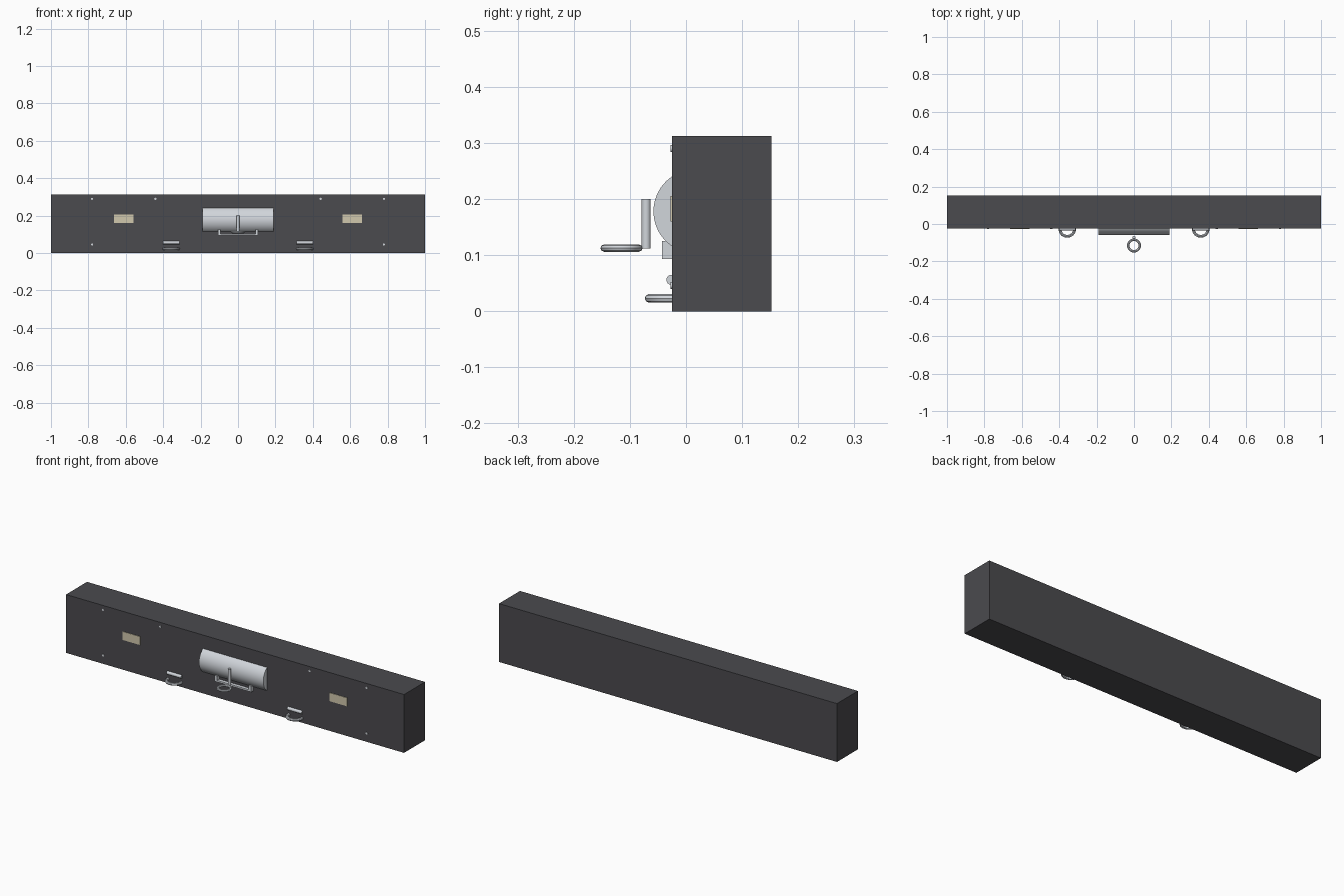
import bpy
import math

cube = bpy.data.objects.get("Cube")
if cube:
    bpy.data.objects.remove(cube, do_unlink=True)

FRONT = -0.025  # plane of the front face


def material(name, rgb):
    m = bpy.data.materials.new(name)
    m.use_nodes = True
    m.diffuse_color = (*rgb, 1)
    m.node_tree.nodes["Principled BSDF"].inputs["Base Color"].default_value = (*rgb, 1)
    return m


charcoal = material("charcoal", (0.07, 0.069, 0.077))
silver = material("silver", (0.64, 0.67, 0.71))
cream = material("cream", (0.64, 0.58, 0.42))


def finish(name, mat, smooth=False):
    ob = bpy.context.object
    ob.name = name
    ob.data.materials.append(mat)
    if smooth:
        bpy.ops.object.shade_smooth_by_angle(angle=math.radians(40))
    return ob


def box(name, mat, x, y, z):
    """Box from (min, max) ranges on each axis."""
    ranges = (x, y, z)
    bpy.ops.mesh.primitive_cube_add(size=1, location=[sum(r) / 2 for r in ranges])
    bpy.context.object.scale = [r[1] - r[0] for r in ranges]
    bpy.ops.object.transform_apply(location=False, rotation=False, scale=True)
    return finish(name, mat)


def rod(name, mat, radius, length, loc, axis="Z", sides=24):
    turn = {"X": (0, math.pi / 2, 0), "Y": (math.pi / 2, 0, 0), "Z": (0, 0, 0)}[axis]
    bpy.ops.mesh.primitive_cylinder_add(vertices=sides, radius=radius, depth=length,
                                        location=loc, rotation=turn)
    return finish(name, mat, True)


def ring(name, major, minor, loc):
    bpy.ops.mesh.primitive_torus_add(major_radius=major, minor_radius=minor, location=loc,
                                     major_segments=32, minor_segments=8)
    return finish(name, silver, True)


# Main beam
box("beam", charcoal, (-1, 1), (FRONT, 0.152), (0, 0.312))

# Central drum, partly sunk into the beam
rod("drum", silver, 0.075, 0.38, (0, 0.017, 0.178), "X", 64)

# Hanging post and its ring
rod("ring_post", silver, 0.008, 0.088, (0, -0.071, 0.156))
ring("pull_ring", 0.031, 0.0065, (0, -0.115, 0.1125))

# Bracket under the drum
box("bracket_bar", silver, (-0.108, 0.108), (-0.043, FRONT), (0.093, 0.102))

for side, sx in (("left", 1), ("right", -1)):
    # Bracket uprights
    box(side + "_bracket_upright", silver, sorted((sx * 0.093, sx * 0.108)),
        (-0.043, FRONT), (0.102, 0.125))

    # Tow ring and the hinge bar above it
    ring(side + "_tow_ring", 0.039, 0.0075, (sx * 0.357, -0.027, 0.023))
    rod(side + "_hinge_bar", silver, 0.009, 0.086, (sx * 0.357, -0.026, 0.056), "X")

    # Cream plate
    box(side + "_plate", cream, sorted((sx * 0.56, sx * 0.664)),
        (-0.0275, FRONT), (0.16, 0.205))

    # Screw heads
    for i, (x, z) in enumerate(((0.78, 0.29), (0.78, 0.046), (0.442, 0.29))):
        rod(f"{side}_screw_{i + 1}", silver, 0.006, 0.003,
            (sx * x, FRONT - 0.0015, z), "Y", 12)
